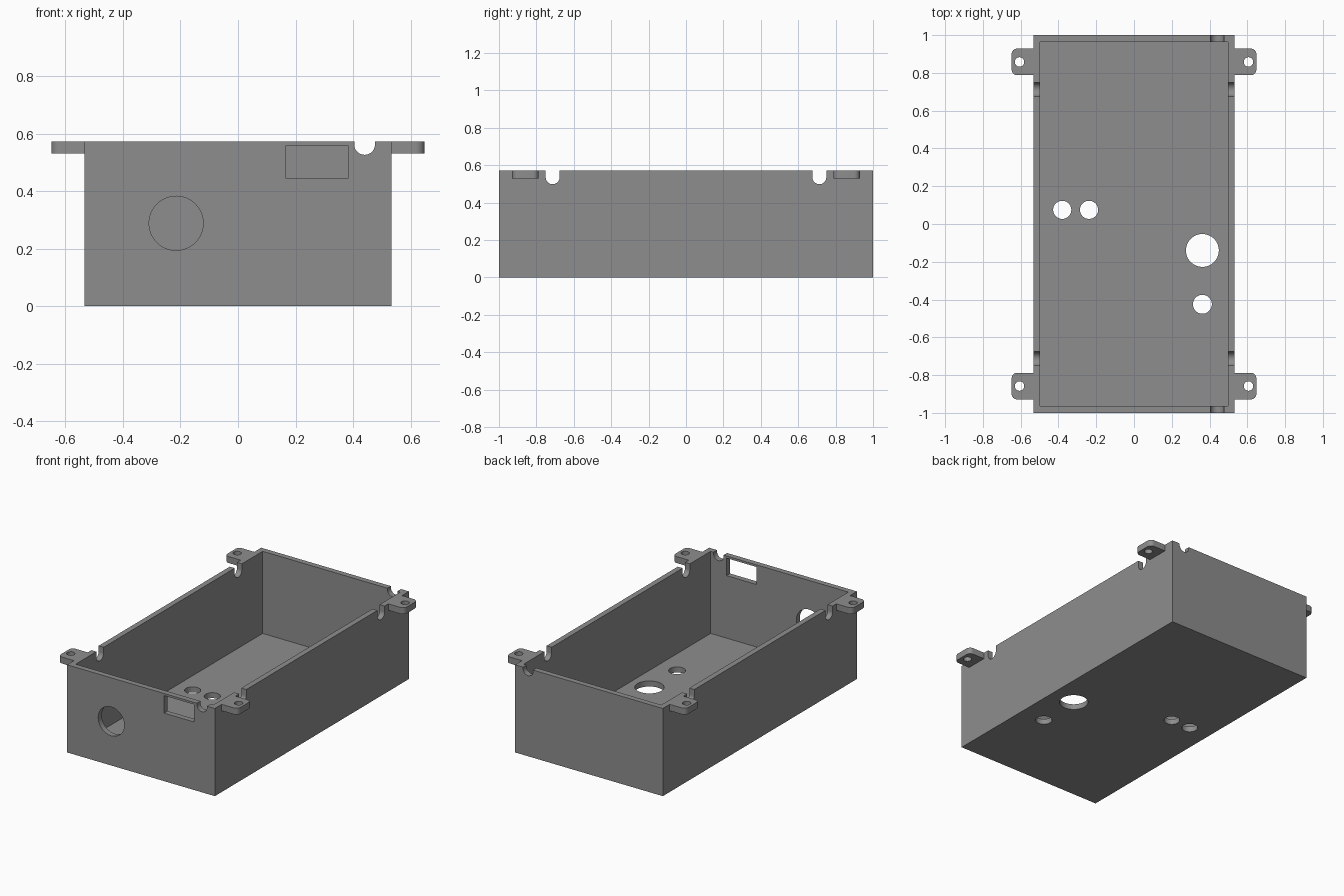
import bpy, bmesh, math
from mathutils import Vector

if "Cube" in bpy.data.objects:
    bpy.data.objects.remove(bpy.data.objects["Cube"])

HX, HY, H, WALL = 0.533, 1.0, 0.572, 0.036

grey = bpy.data.materials.new("plain grey")
grey.diffuse_color = (0.27, 0.27, 0.27, 1)
grey.use_nodes = True
grey.node_tree.nodes["Principled BSDF"].inputs["Base Color"].default_value = grey.diffuse_color


def prism(name, profile, to_a, to_b):
    """Solid between two placements of a 2D profile."""
    bm = bmesh.new()
    a = [bm.verts.new(to_a(u, v)) for u, v in profile]
    b = [bm.verts.new(to_b(u, v)) for u, v in profile]
    n = len(a)
    bm.faces.new(a)
    bm.faces.new(b[::-1])
    for i in range(n):
        bm.faces.new((a[i], b[i], b[(i + 1) % n], a[(i + 1) % n]))
    bmesh.ops.recalc_face_normals(bm, faces=bm.faces)
    mesh = bpy.data.meshes.new(name)
    bm.to_mesh(mesh)
    bm.free()
    obj = bpy.data.objects.new(name, mesh)
    bpy.context.collection.objects.link(obj)
    mesh.materials.append(grey)
    return obj


def along(axis, name, profile, lo, hi):
    place = {"x": lambda d: lambda u, v: Vector((d, u, v)),
             "y": lambda d: lambda u, v: Vector((u, d, v)),
             "z": lambda d: lambda u, v: Vector((u, v, d))}[axis]
    return prism(name, profile, place(lo), place(hi))


def rect(u0, u1, v0, v1):
    return [(u0, v0), (u1, v0), (u1, v1), (u0, v1)]


def arc(u, v, r, a0, a1, n):
    return [(u + r * math.cos(math.radians(a0 + (a1 - a0) * i / n)),
             v + r * math.sin(math.radians(a0 + (a1 - a0) * i / n))) for i in range(n + 1)]


def circle(u, v, r):
    return arc(u, v, r, 0, 360, 64)[:-1]


def notch(u, v, r):
    """Slot with a round bottom, open above the rim."""
    return arc(u, v, r, 180, 360, 24) + [(u + r, H + 0.1), (u - r, H + 0.1)]


def combine(target, other, operation):
    other.hide_render = True
    mod = target.modifiers.new(operation.lower(), "BOOLEAN")
    mod.operation, mod.solver, mod.object = operation, "EXACT", other
    bpy.context.view_layer.objects.active = target
    bpy.ops.object.modifier_apply(modifier=mod.name)
    bpy.data.objects.remove(other)


# Open box
box = along("z", "enclosure_box", rect(-HX, HX, -HY, HY), 0, H)
combine(box, along("z", "cavity", rect(-HX + WALL, HX - WALL, -HY + WALL, HY - WALL),
                   WALL, H + 0.1), "DIFFERENCE")

# Rounded mounting tabs with screw holes
for sx in (-1, 1):
    for sy in (-1, 1):
        outline = ([(0.515, 0.788)] + arc(0.618, 0.818, 0.03, -90, 0, 8)
                   + arc(0.618, 0.899, 0.03, 0, 90, 8) + [(0.515, 0.929)])
        tab = along("z", "mounting_tab", [(sx * u, sy * v) for u, v in outline], 0.53, H)
        combine(box, tab, "UNION")
        combine(box, along("z", "screw_hole", circle(sx * 0.606, sy * 0.858, 0.025),
                           0.4, 0.7), "DIFFERENCE")

# Cable notches in the rims
for s in (-1, 1):
    for y in (-0.713, 0.713):
        lo, hi = sorted((s * 0.48, s * 0.6))
        combine(box, along("x", "side_notch", notch(y, 0.535, 0.037), lo, hi), "DIFFERENCE")
    lo, hi = sorted((s * 0.94, s * 1.1))
    combine(box, along("y", "end_notch", notch(0.44, 0.562, 0.036), lo, hi), "DIFFERENCE")

# Front wall openings
combine(box, along("y", "round_port", circle(-0.215, 0.288, 0.094), -1.1, -0.9), "DIFFERENCE")
combine(box, along("y", "window_port", rect(0.167, 0.382, 0.444, 0.558), -1.1, -0.9), "DIFFERENCE")

# Floor holes
for x, y, r in ((-0.38, 0.075, 0.048), (-0.238, 0.075, 0.048),
                (0.362, -0.14, 0.087), (0.362, -0.425, 0.05)):
    combine(box, along("z", "floor_hole", circle(x, y, r), -0.1, 0.1), "DIFFERENCE")

# Smooth round holes, crisp edges
box.select_set(True)
bpy.context.view_layer.objects.active = box
bpy.ops.object.shade_smooth_by_angle(angle=math.radians(30))
